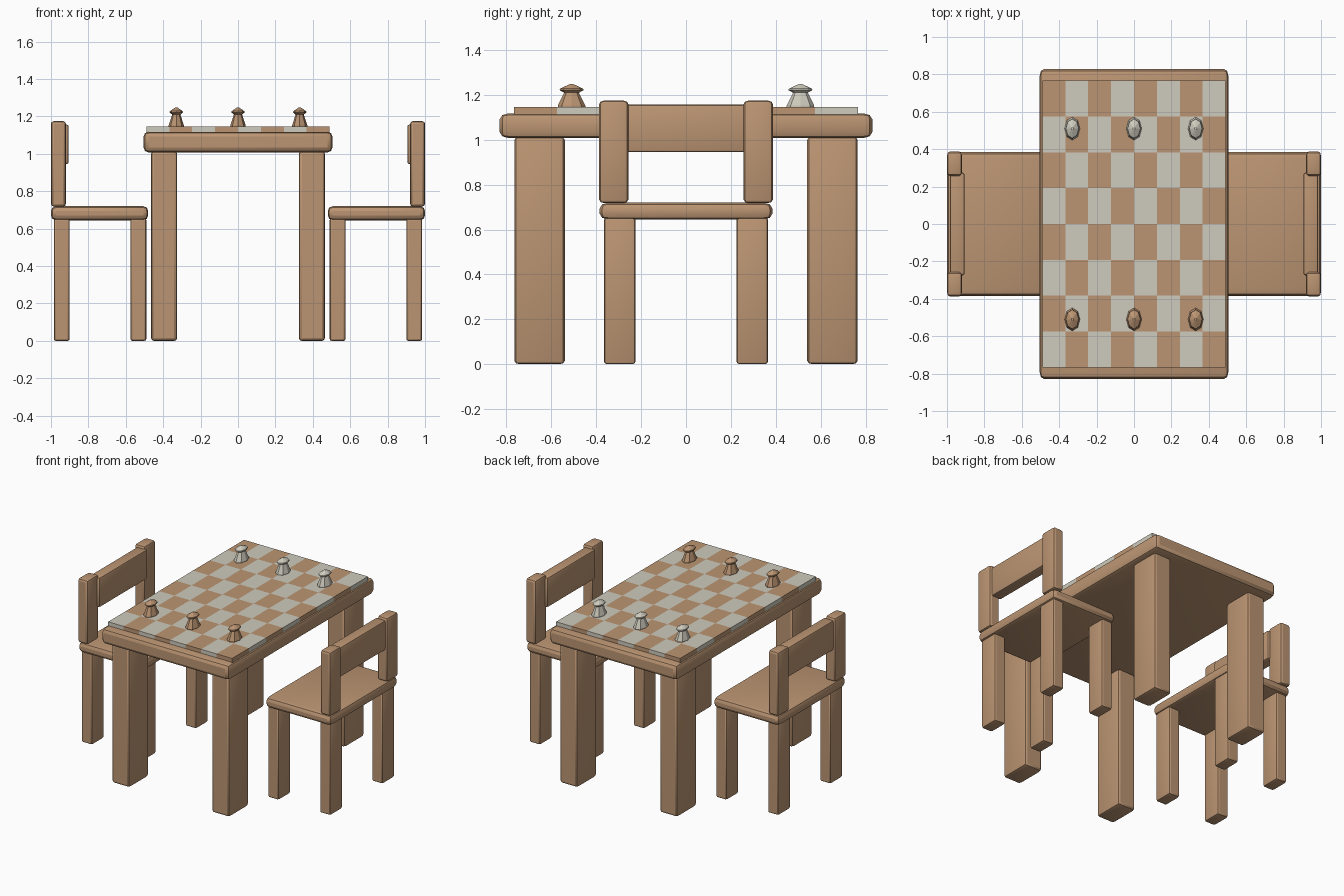
import bpy, bmesh, math
from mathutils import Matrix

cube = bpy.data.objects.get("Cube")
if cube:
    bpy.data.objects.remove(cube, do_unlink=True)

STRETCH = 1.5  # rounded edges and game pieces are longer along y


def make_material(name, color):
    mat = bpy.data.materials.new(name)
    mat.use_nodes = True
    mat.diffuse_color = color
    mat.node_tree.nodes["Principled BSDF"].inputs["Base Color"].default_value = color
    return mat


wood = make_material("warm wood", (0.5, 0.3, 0.17, 1))
pale = make_material("pale ivory", (0.62, 0.6, 0.51, 1))


def add_object(name, bm, mats, smooth=True):
    bmesh.ops.recalc_face_normals(bm, faces=bm.faces)
    mesh = bpy.data.meshes.new(name)
    bm.to_mesh(mesh)
    bm.free()
    for m in mats:
        mesh.materials.append(m)
    obj = bpy.data.objects.new(name, mesh)
    bpy.context.collection.objects.link(obj)
    if smooth:
        bpy.ops.object.select_all(action='DESELECT')
        obj.select_set(True)
        bpy.context.view_layer.objects.active = obj
        bpy.ops.object.shade_smooth_by_angle(angle=math.radians(30))
    return obj


def rounded_box(name, xs, ys, zs, bevel):
    """Wooden block between the given limits with softened edges."""
    size = [b - a for a, b in (xs, ys, zs)]
    mid = [(a + b) / 2 for a, b in (xs, ys, zs)]
    bm = bmesh.new()
    bmesh.ops.create_cube(bm, size=1)
    bmesh.ops.scale(bm, vec=(size[0], size[1] / STRETCH, size[2]), verts=bm.verts)
    bmesh.ops.bevel(bm, geom=bm.edges[:], offset=bevel, segments=2,
                    profile=0.5, affect='EDGES')
    bmesh.ops.scale(bm, vec=(1, STRETCH, 1), verts=bm.verts)
    bmesh.ops.translate(bm, vec=mid, verts=bm.verts)
    return add_object(name, bm, [wood])


def span(sign, a, b):
    return tuple(sorted((sign * a, sign * b)))


SIDES = ((1, "left"), (-1, "right"))
ENDS = ((1, "back"), (-1, "front"))

# Table
rounded_box("table_top", (-0.505, 0.505), (-0.83, 0.83), (1.008, 1.118), 0.026)
for sx, side in SIDES:
    for sy, end in ENDS:
        rounded_box(f"table_leg_{end}_{side}", span(sx, 0.325, 0.465),
                    span(sy, 0.54, 0.765), (0, 1.015), 0.016)

# Chairs facing the table
for sx, side in SIDES:
    rounded_box(f"{side}_chair_seat", span(sx, 0.48, 1.0), (-0.385, 0.385),
                (0.645, 0.72), 0.026)
    rounded_box(f"{side}_chair_backrest", span(sx, 0.905, 0.985), (-0.275, 0.275),
                (0.945, 1.157), 0.012)
    for sy, end in ENDS:
        rounded_box(f"{side}_chair_post_{end}", span(sx, 0.92, 1.0),
                    span(sy, 0.257, 0.387), (0.718, 1.175), 0.015)
        for place, a, b in (("outer", 0.9, 0.985), ("inner", 0.49, 0.575)):
            rounded_box(f"{side}_chair_leg_{place}_{end}", span(sx, a, b),
                        span(sy, 0.225, 0.365), (0, 0.655), 0.011)

# Chequered board: a grid extruded into a slab, coloured by cell
HALF_X, HALF_Y = 0.49, 0.767
bm = bmesh.new()
bmesh.ops.create_grid(bm, x_segments=8, y_segments=8, size=1)
slab = bmesh.ops.extrude_face_region(bm, geom=bm.faces[:], use_keep_orig=True)
bmesh.ops.translate(bm, vec=(0, 0, 1),
                    verts=[v for v in slab["geom"] if isinstance(v, bmesh.types.BMVert)])
for f in bm.faces:
    c = f.calc_center_median() * 0.99
    col, row = (math.floor((v + 1) * 4) for v in (c.x, c.y))
    f.material_index = (col + row + 1) % 2
bmesh.ops.transform(bm, verts=bm.verts,
                    matrix=Matrix.Translation((0, 0, 1.112))
                    @ Matrix.Diagonal((HALF_X, HALF_Y, 0.034, 1)))
add_object("game_board", bm, [wood, pale], smooth=False)

# Game pieces: lathed eight-sided profile (radius, height)
PROFILE = ((0.041, 0), (0.041, 0.008), (0.022, 0.066), (0.036, 0.078),
           (0.034, 0.084), (0.006, 0.104))


def piece(name, x, y, mat):
    bm = bmesh.new()
    rings = []
    for r, z in PROFILE:
        angles = [k * math.tau / 8 for k in range(8)]
        rings.append([bm.verts.new((x + r * math.cos(a), y + r * STRETCH * math.sin(a),
                                    1.144 + z)) for a in angles])
    for low, high in zip(rings, rings[1:]):
        for k in range(8):
            n = (k + 1) % 8
            bm.faces.new((low[k], low[n], high[n], high[k]))
    bm.faces.new(rings[0])
    bm.faces.new(rings[-1])
    add_object(name, bm, [mat], smooth=False)


for i, x in enumerate((-0.33, 0, 0.33), 1):
    piece(f"pale_piece_{i}", x, 0.51, pale)
    piece(f"wood_piece_{i}", x, -0.51, wood)
